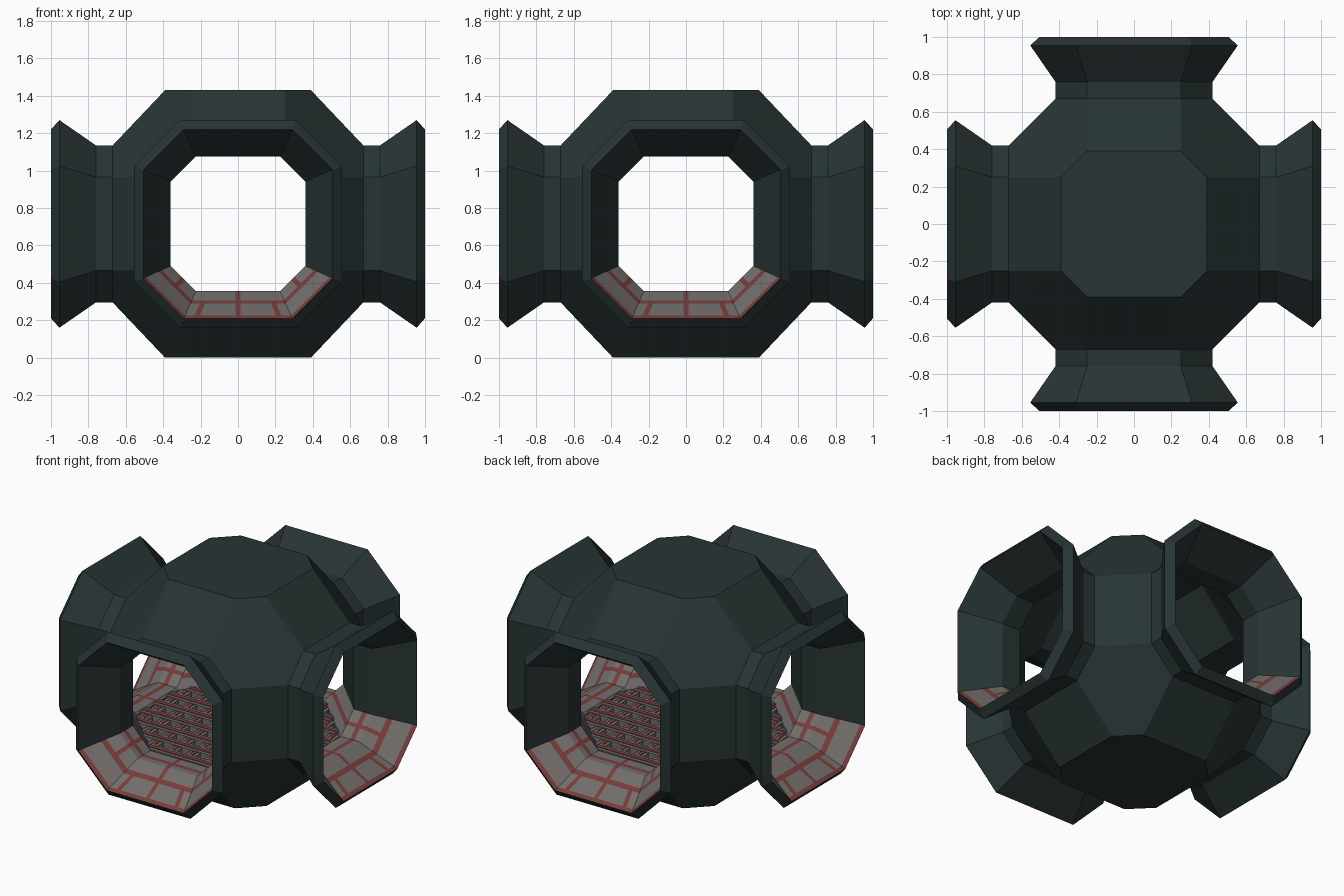
import bpy, bmesh, math
from mathutils import Vector

if "Cube" in bpy.data.objects:
    bpy.data.objects.remove(bpy.data.objects["Cube"])

CZ = 0.715          # height of the tunnel axes
DIRS = [Vector((1, 0, 0)), Vector((0, 1, 0)), Vector((-1, 0, 0)), Vector((0, -1, 0))]
UP = Vector((0, 0, 1))


def material(name, col):
    m = bpy.data.materials.new(name)
    m.diffuse_color = (*col, 1)
    m.use_nodes = True
    m.node_tree.nodes["Principled BSDF"].inputs["Base Color"].default_value = m.diffuse_color
    return m


DARK = material("dark slate", (0.021, 0.034, 0.034))
GREY = material("grey stone", (0.165, 0.155, 0.148))
RED = material("red mortar", (0.185, 0.045, 0.042))


def octagon(axis, d, r, c):
    """Eight points around an axis, flat sides r away, corners at c."""
    u = UP.cross(axis) if abs(axis.z) < 0.5 else Vector((1, 0, 0))
    v = axis.cross(u)
    pts = [(c, r), (r, c), (r, -c), (c, -r), (-c, -r), (-r, -c), (-r, c), (-c, r)]
    return [axis * d + u * a + v * b + UP * CZ for a, b in pts]


def chamber(bm, d, r, c, h, tr, tc):
    """Faceted ball with the four side octagons left open."""
    pts = []
    for a in DIRS:
        pts += octagon(a, d, r, c)
    for a in (UP, -UP):
        pts += octagon(a, h, tr, tc)
    verts = [bm.verts.new(p) for p in pts]
    bmesh.ops.convex_hull(bm, input=verts)
    gone = [f for f in bm.faces
            if any(all(abs(v.co.dot(a) - d) < 1e-4 for v in f.verts) for a in DIRS)]
    bmesh.ops.delete(bm, geom=gone, context='FACES')


# Shell: outer chamber, inner chamber and four flared mouths joining them
bm = bmesh.new()
chamber(bm, 0.67, 0.42, 0.25, 0.715, 0.39, 0.25)
inner = bmesh.new()
chamber(inner, 0.62, 0.36, 0.225, 0.655, 0.36, 0.225)
tmp = bpy.data.meshes.new("inner_tmp")
inner.to_mesh(tmp)
inner.free()
bm.from_mesh(tmp)
bpy.data.meshes.remove(tmp)

PROFILE = [(0.67, 0.42, 0.25), (0.76, 0.42, 0.25), (0.955, 0.555, 0.31),
           (1.0, 0.505, 0.29), (0.76, 0.36, 0.225), (0.62, 0.36, 0.225)]
for a in DIRS:
    rings = [[bm.verts.new(p) for p in octagon(a, *row)] for row in PROFILE]
    for r0, r1 in zip(rings, rings[1:]):
        for i in range(8):
            j = (i + 1) % 8
            bm.faces.new((r0[i], r0[j], r1[j], r1[i]))
bmesh.ops.remove_doubles(bm, verts=bm.verts, dist=1e-4)
bmesh.ops.recalc_face_normals(bm, faces=bm.faces)
bmesh.ops.dissolve_limit(bm, angle_limit=0.01, verts=bm.verts, edges=bm.edges)
bm.normal_update()


def paved(f):
    c = f.calc_center_median()
    return f.normal.z > 0.3 and c.z < CZ


def cut(test, co, no):
    fs = [f for f in bm.faces if paved(f) and test(f.calc_center_median())]
    geom = set(fs)
    for f in fs:
        geom.update(f.edges)
        geom.update(f.verts)
    bmesh.ops.bisect_plane(bm, geom=list(geom), dist=1e-5, plane_co=co, plane_no=no)
    bm.normal_update()


# Paving: courses along each mouth, joints around it
BANDS = [(0.69, 0.72), (0.84, 0.87), (0.975, 1.01)]
JOINTS = [(0, 0.62, 1.01), (45, 0.62, 0.87), (-45, 0.62, 0.87),
          (24, 0.87, 1.01), (-24, 0.87, 1.01)]
W = 0.013


def across(a, ang):
    t = math.radians(ang)
    return UP.cross(a) * math.cos(t) + UP * math.sin(t)


def down(a, ang):
    t = math.radians(ang)
    return UP.cross(a) * math.sin(t) - UP * math.cos(t)


axis = UP * CZ
for a in DIRS:
    for band in BANDS:
        for d in band:
            cut(lambda c: c.dot(a) > 0.621, a * d, a)
    for ang, lo, hi in JOINTS:
        n = across(a, ang)
        for s in (-W, W):
            cut(lambda c: lo < c.dot(a) < hi and c.dot(a) > 0.621, axis + n * s, n)

# Lower chamber corners above the grating
WALL = [0.345, 0.40, 0.425]
for z in WALL:
    cut(lambda c: max(abs(c.x), abs(c.y)) < 0.6199, UP * z, UP)

for f in bm.faces:
    c = f.calc_center_median()
    f.material_index = 0
    if not paved(f):
        continue
    a = max(DIRS, key=lambda v: c.dot(v))
    d = c.dot(a)
    if d > 0.621:
        red = any(lo < d < hi for lo, hi in BANDS)
        for ang, lo, hi in JOINTS:
            if lo < d < hi and abs((c - axis).dot(across(a, ang))) < W \
                    and (c - axis).dot(down(a, ang)) > 0:
                red = True
        f.material_index = 2 if red else 1
    elif c.z > WALL[0]:
        f.material_index = 2 if WALL[1] < c.z < WALL[2] else 1

me = bpy.data.meshes.new("tunnel_crossing_shell")
bm.to_mesh(me)
bm.free()
for m in (DARK, GREY, RED):
    me.materials.append(m)
bpy.context.collection.objects.link(bpy.data.objects.new("tunnel_crossing_shell", me))


# Floor grating: crossed bars with thin red strips along them
def bars(name, mat, width, thick, tops):
    g = bmesh.new()
    for k in range(-4, 5):
        p = k * 0.14
        half = 0.62 if abs(p) < 0.22 else 0.84 - abs(p)
        for along_x, top in zip((True, False), tops):
            box = bmesh.ops.create_cube(g, size=1)["verts"]
            size = (2 * half, width, thick) if along_x else (width, 2 * half, thick)
            pos = Vector((0, p, 0)) if along_x else Vector((p, 0, 0))
            for v in box:
                v.co = Vector([x * s for x, s in zip(v.co, size)]) + pos
                v.co.z += top - thick / 2
    m = bpy.data.meshes.new(name)
    g.to_mesh(m)
    g.free()
    m.materials.append(mat)
    bpy.context.collection.objects.link(bpy.data.objects.new(name, m))


bars("floor_grating", GREY, 0.075, 0.04, (0.350, 0.343))
bars("grating_red_strips", RED, 0.03, 0.006, (0.354, 0.347))
